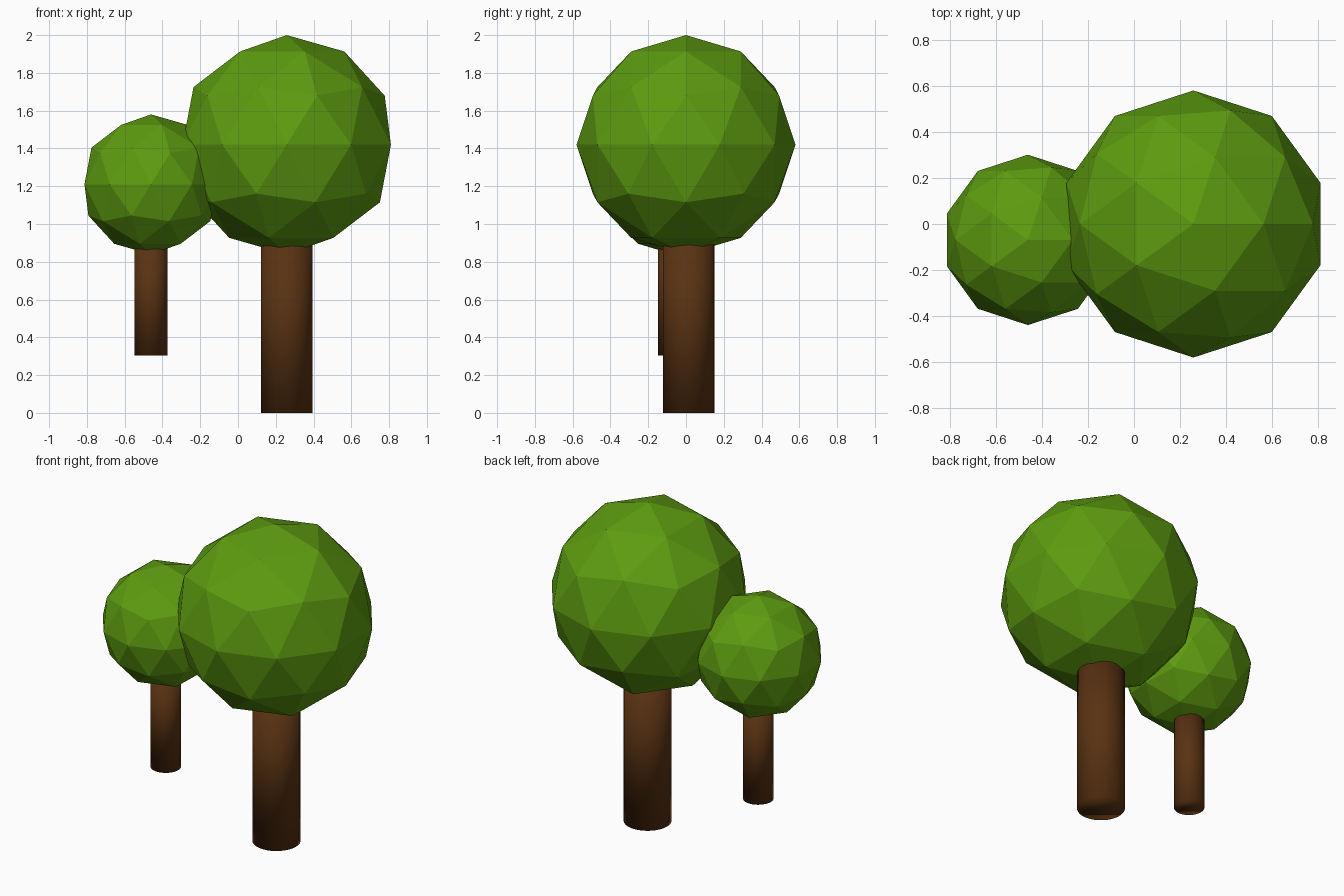
import bpy

if "Cube" in bpy.data.objects:
    bpy.data.objects.remove(bpy.data.objects["Cube"])


def material(name, rgb):
    m = bpy.data.materials.new(name)
    m.diffuse_color = (*rgb, 1)
    m.use_nodes = True
    m.node_tree.nodes["Principled BSDF"].inputs["Base Color"].default_value = m.diffuse_color
    return m


leaf = material("leaf green", (0.11, 0.33, 0.005))
bark = material("bark brown", (0.10, 0.032, 0.006))


def tree(prefix, x, y, crown_z, crown_r, trunk_r, trunk_y, base_z, top_z):
    # Faceted ball of leaves
    bpy.ops.mesh.primitive_ico_sphere_add(subdivisions=2, radius=crown_r,
                                          location=(x, y, crown_z))
    crown = bpy.context.object
    crown.name = prefix + "_crown"
    crown.data.materials.append(leaf)
    bpy.ops.object.shade_flat()

    # Round trunk, pushed up into the crown
    bpy.ops.mesh.primitive_cylinder_add(
        vertices=32, radius=trunk_r, depth=top_z - base_z,
        location=(x, trunk_y, (base_z + top_z) / 2))
    trunk = bpy.context.object
    trunk.name = prefix + "_trunk"
    trunk.data.materials.append(bark)
    bpy.ops.object.shade_smooth()


tree("large", 0.258, 0.0, 1.42, 0.58, 0.137, 0.014, 0.0, 1.0)
tree("small", -0.461, -0.069, 1.21, 0.37, 0.0875, -0.06, 0.305, 0.94)
